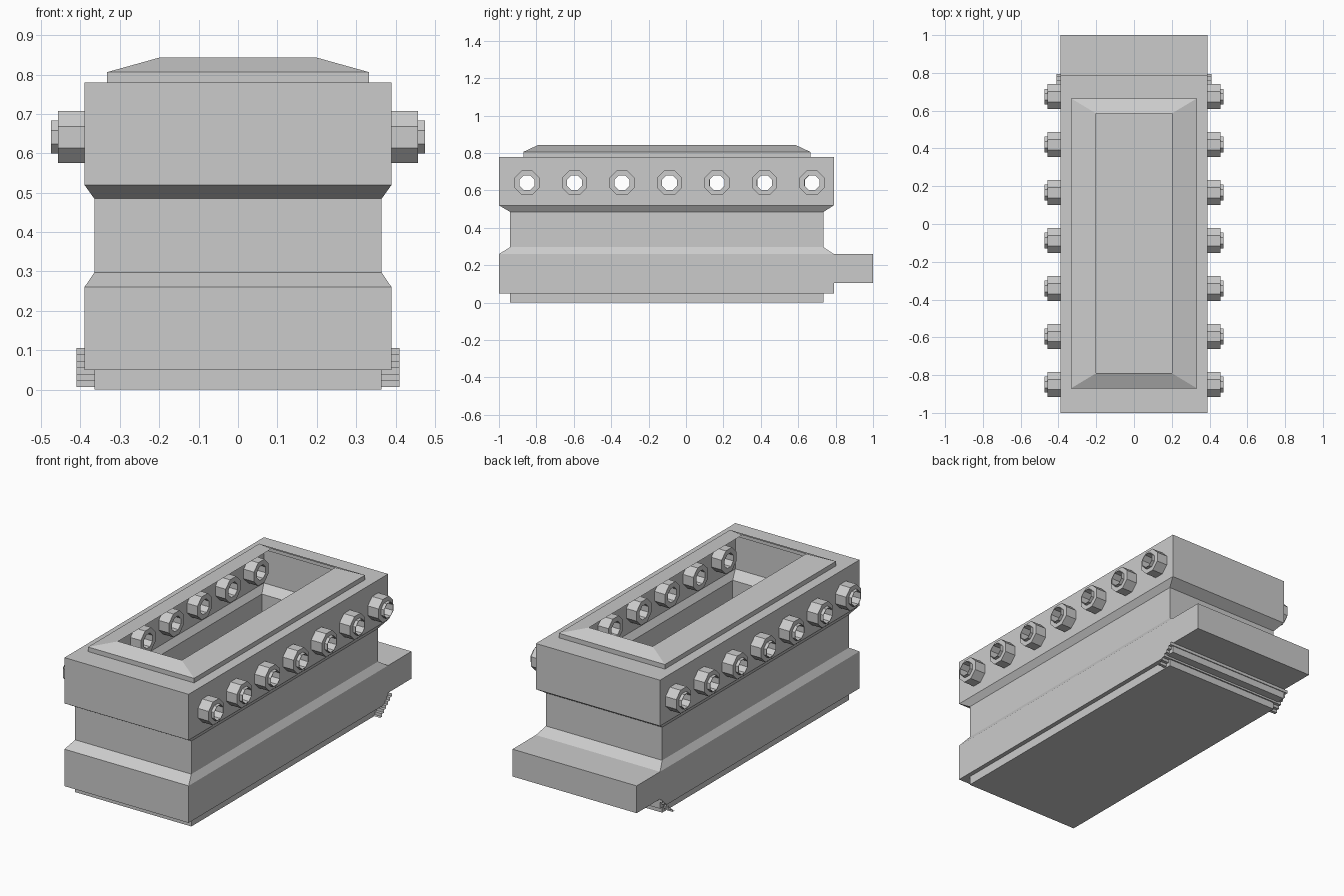
import bpy, bmesh, math

if "Cube" in bpy.data.objects:
    bpy.data.objects.remove(bpy.data.objects["Cube"])

NUT_Y = [-0.85 + i * 0.254 for i in range(7)]
NUT_Z = 0.641
C = math.cos(math.pi / 8)


def finish(bm, name):
    bmesh.ops.recalc_face_normals(bm, faces=bm.faces)
    me = bpy.data.meshes.new(name)
    bm.to_mesh(me)
    bm.free()
    ob = bpy.data.objects.new(name, me)
    bpy.context.collection.objects.link(ob)
    return ob


def octagon(bm, x, y, z, flat):
    r = flat / C
    return [bm.verts.new((x, y + r * math.cos(a), z + r * math.sin(a)))
            for a in [math.pi / 8 + k * math.pi / 4 for k in range(8)]]


def bridge(bm, a, b, skip=()):
    n = len(a)
    for i in range(n):
        if i not in skip:
            bm.faces.new((a[i], a[(i + 1) % n], b[(i + 1) % n], b[i]))


# Thin-walled trough: stacked rectangles (half width, y front, y back, z)
levels = [(0.365, -0.94, 0.735, 0.0), (0.365, -0.94, 0.735, 0.05),
          (0.39, -1, 0.79, 0.05), (0.39, -1, 0.79, 0.26),
          (0.365, -0.94, 0.735, 0.297), (0.365, -0.94, 0.735, 0.485),
          (0.39, -1, 0.79, 0.52), (0.39, -1, 0.79, 0.78),
          (0.333, -0.87, 0.665, 0.78), (0.333, -0.87, 0.665, 0.806),
          (0.2, -0.79, 0.585, 0.843)]
bm = bmesh.new()
rings = [[bm.verts.new(p) for p in ((-w, f, z), (w, f, z), (w, b, z), (-w, b, z))]
         for w, f, b, z in levels]
bm.faces.new(rings[0])
for i in range(len(rings) - 1):
    bridge(bm, rings[i], rings[i + 1], skip=(1, 3) if i == 6 else ())

# Upper side walls, pierced by the bolt holes
for side in (1, 3):
    lo, hi = rings[6], rings[7]
    j = (side + 1) % 4
    loops = [[lo[side], lo[j], hi[j], hi[side]]]
    x = lo[side].co.x
    loops += [octagon(bm, x, y, NUT_Z, 0.039) for y in NUT_Y]
    edges = []
    for loop in loops:
        for k in range(len(loop)):
            pair = (loop[k], loop[(k + 1) % len(loop)])
            edges.append(bm.edges.get(pair) or bm.edges.new(pair))
    bmesh.ops.triangle_fill(bm, use_beauty=True, use_dissolve=False, edges=edges)
finish(bm, "trough_body")

# Hollow octagonal nuts through both walls: (x, flat radius)
profile = [(0.325, 0.039), (0.325, 0.066), (0.457, 0.066),
           (0.457, 0.042), (0.475, 0.042), (0.475, 0.039)]
for s, label in ((1, "right"), (-1, "left")):
    for n, y in enumerate(NUT_Y):
        bm = bmesh.new()
        rs = [octagon(bm, s * x, y, NUT_Z, r) for x, r in profile]
        for i in range(len(rs)):
            bridge(bm, rs[i], rs[(i + 1) % len(rs)])
        finish(bm, f"nut_{label}_{n + 1}")

# Ledge at the back
bm = bmesh.new()
bmesh.ops.create_cube(bm, size=1)
for v in bm.verts:
    v.co = (v.co.x * 0.78, 0.895 + v.co.y * 0.21, 0.1825 + v.co.z * 0.155)
finish(bm, "back_ledge")

# Thin stepped strip under the ledge
bm = bmesh.new()
path = [(0.795, 0.105)]
for i in range(6):
    y, z = path[-1]
    path += [(y, z - 0.0165), (y - 0.0175, z - 0.0165)]
rows = [[bm.verts.new((x, y, z)) for x in (-0.41, 0.41)] for y, z in path]
for a, b in zip(rows, rows[1:]):
    bm.faces.new((a[0], a[1], b[1], b[0]))
finish(bm, "stepped_strip")
